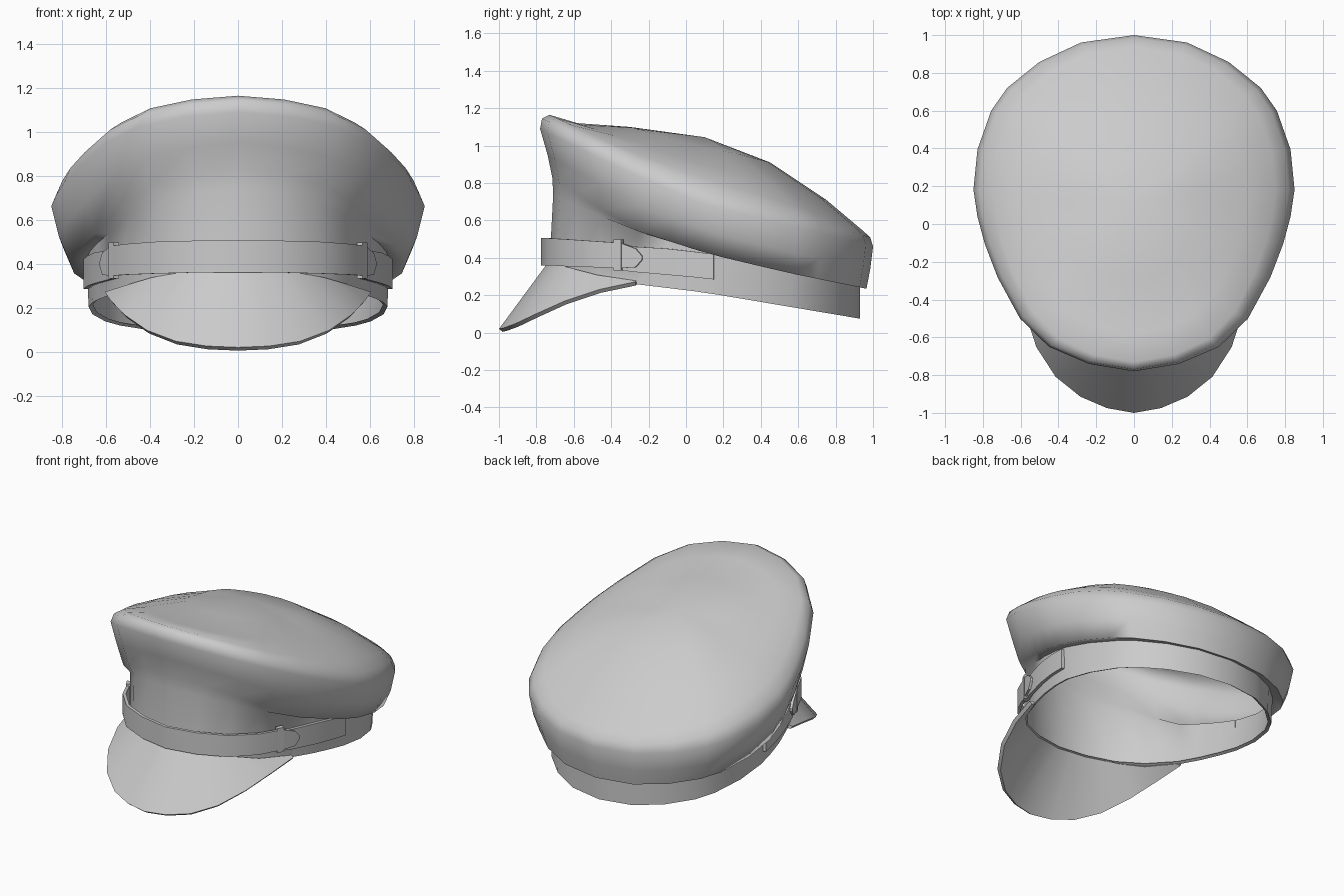
import bpy, bmesh, math
from mathutils import Vector

if "Cube" in bpy.data.objects:
    bpy.data.objects.remove(bpy.data.objects["Cube"])

# Half outline of the cap seen from above: (share of half width, share of length from the front)
OUTLINE = [(0, 0), (.28, .022), (.53, .073), (.71, .157), (.85, .28), (.93, .38), (.975, .46),
           (1, .54), (.975, .66), (.89, .775), (.79, .843), (.59, .92), (.33, .978), (0, 1)]


def outline(s):
    i = min(int(s), len(OUTLINE) - 2)
    a, b = Vector(OUTLINE[i]), Vector(OUTLINE[i + 1])
    return a.lerp(b, s - i)


def height(zs, u):
    f = u * (len(zs) - 1)
    i = min(int(f), len(zs) - 2)
    return zs[i] + (zs[i + 1] - zs[i]) * (f - i)


def ring(front, back, width, zs):
    half = [(x * width, front + (back - front) * u, height(zs, u)) for x, u in OUTLINE]
    return half + [(-x, y, z) for x, y, z in half[-2:0:-1]]


def finish(bm, name, angle, mirror=False, thickness=0):
    bmesh.ops.recalc_face_normals(bm, faces=bm.faces)
    mesh = bpy.data.meshes.new(name)
    bm.to_mesh(mesh)
    bm.free()
    ob = bpy.data.objects.new(name, mesh)
    bpy.context.collection.objects.link(ob)
    bpy.ops.object.select_all(action='DESELECT')
    ob.select_set(True)
    bpy.context.view_layer.objects.active = ob
    if mirror:
        m = ob.modifiers.new("mirror", 'MIRROR')
        m.use_clip = True
        s = ob.modifiers.new("thickness", 'SOLIDIFY')
        s.thickness = thickness
        s.offset = 0
        bpy.ops.object.modifier_apply(modifier="mirror")
        bpy.ops.object.modifier_apply(modifier="thickness")
    bpy.ops.object.shade_smooth_by_angle(angle=math.radians(angle))
    return ob


def loft(name, rings, top, angle):
    """Skin rings, leave the underside open and close the top with a fan."""
    bm = bmesh.new()
    loops = [[bm.verts.new(p) for p in r] for r in rings]
    n = len(loops[0])
    for a, b in zip(loops, loops[1:]):
        for i in range(n):
            j = (i + 1) % n
            bm.faces.new((a[i], a[j], b[j], b[i]))
    c = bm.verts.new(top)
    for i in range(n):
        bm.faces.new((loops[-1][i], loops[-1][(i + 1) % n], c))
    return finish(bm, name, angle)


def sheet(name, upper, lower, thickness, angle=40):
    """Strip between two half paths, mirrored in x and thickened."""
    bm = bmesh.new()
    up = [bm.verts.new(p) for p in upper]
    lo = [bm.verts.new(p) for p in lower]
    for i in range(len(up) - 1):
        bm.faces.new((up[i], lo[i], lo[i + 1], up[i + 1]))
    return finish(bm, name, angle, True, thickness)


# Hollow band and crown, from the turned-in lower hem up to the domed top
loft("cap_body", [
    ring(-.71, .91, .66, [.365, .275, .225, .155, .09]),
    ring(-.73, .93, .68, [.36, .265, .215, .145, .075]),
    ring(-.71, .93, .69, [.74, .55, .44, .335, .25]),
    ring(-.715, .965, .765, [.83, .555, .42, .32, .235]),
    ring(-.74, .985, .815, [.95, .70, .54, .43, .34]),
    ring(-.78, 1.0, .85, [1.09, .87, .68, .57, .46]),
    ring(-.77, .985, .82, [1.145, .93, .75, .64, .51]),
    ring(-.73, .94, .75, [1.165, .97, .82, .70, .55]),
    ring(-.58, .75, .60, [1.12, 1.01, .90, .82, .71]),
    ring(-.30, .45, .34, [1.10, 1.05, .99, .96, .91]),
], (0, .1, 1.045), 80)


def band_path(front, back, width, stations):
    """Points along the outline: each station is (outline position, z)."""
    pts = []
    for s, z in stations:
        o = outline(s)
        pts.append((o.x * width, front + (back - front) * o.y, z))
    return pts


# Peak, sloping down and forward from the band
sheet("visor",
      band_path(-.73, .93, .68, [(0, .365), (.5, .363), (1, .358), (1.5, .35), (2.2, .33),
                                 (3, .30), (4, .268)]),
      [(0, -.99, .012), (.14, -.965, .018), (.28, -.905, .04), (.41, -.80, .09),
       (.51, -.645, .16), (.57, -.46, .222), (.60, -.27, .262)], .025)


def strap(name, front, back, width, stations):
    sheet(name, band_path(front, back, width, [(s, t) for s, t, b in stations]),
          band_path(front, back, width, [(s, b) for s, t, b in stations]), .02)


# Chin strap across the front with pointed ends, and the side tabs it fastens to
strap("front_strap", -.765, .95, .71,
      [(0, .505, .36), (1, .505, .36), (2, .50, .355), (3, .49, .35), (3.7, .48, .345),
       (4.1, .45, .35), (4.3, .41, .39)])
strap("side_strap", -.75, .94, .695,
      [(3.6, .47, .335), (4, .46, .325), (5, .45, .31), (6, .435, .298), (6.9, .42, .285)])

# Buckle frames at both sides
for side, label in ((1, "right"), (-1, "left")):
    bm = bmesh.new()
    bmesh.ops.create_cube(bm, size=1)
    bmesh.ops.scale(bm, vec=(.03, .045, .165), verts=bm.verts)
    buckle = finish(bm, label + "_buckle", 30)
    buckle.location = (side * .565, -.36, .415)
    buckle.rotation_euler.z = side * math.radians(-28)
